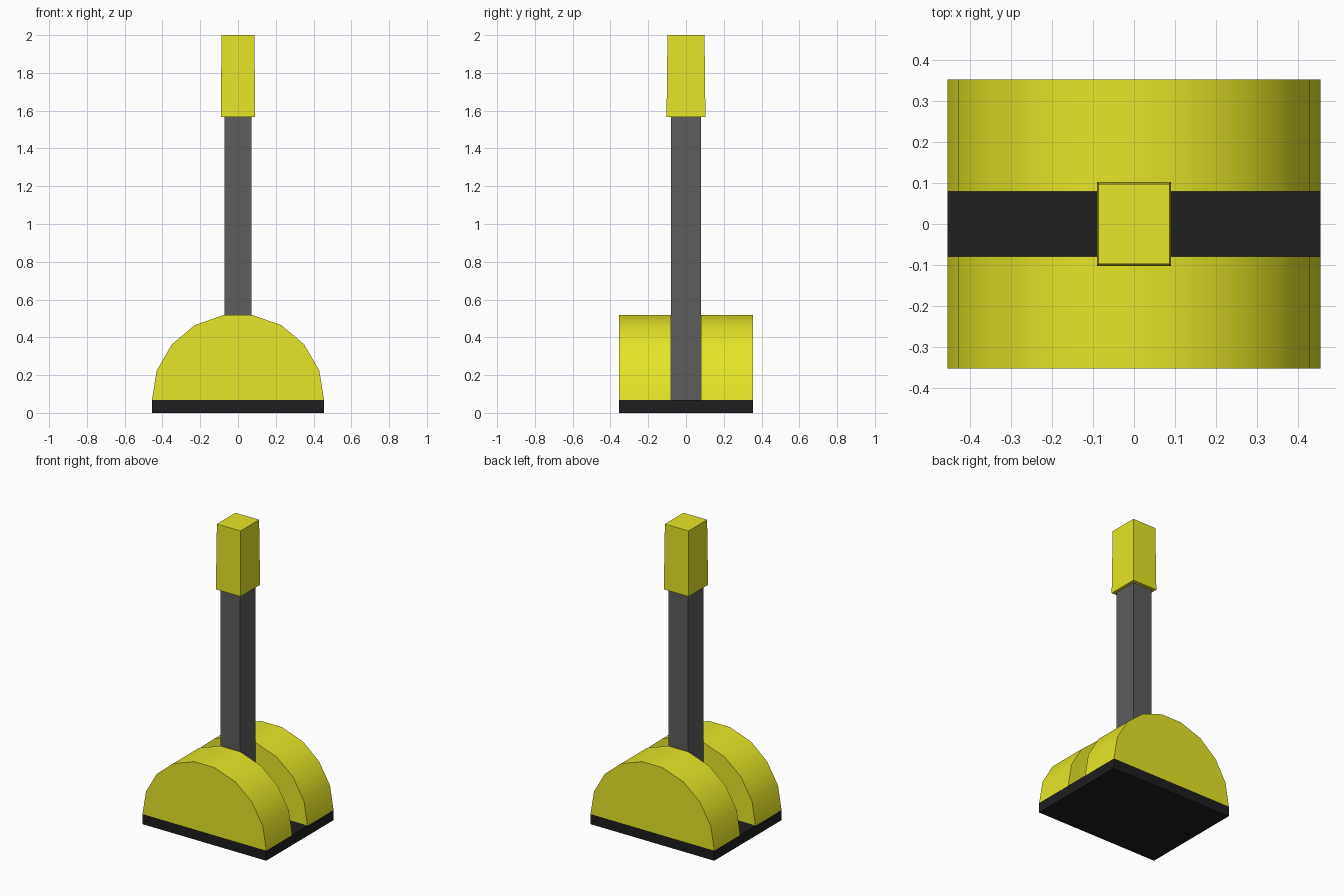
import bpy, bmesh, math

if "Cube" in bpy.data.objects:
    bpy.data.objects.remove(bpy.data.objects["Cube"])


def material(name, rgb):
    m = bpy.data.materials.new(name)
    m.diffuse_color = (*rgb, 1)
    m.use_nodes = True
    m.node_tree.nodes["Principled BSDF"].inputs["Base Color"].default_value = m.diffuse_color
    return m


YELLOW = material("yellow_paint", (0.78, 0.79, 0.02))
BLACK = material("black_rubber", (0.013, 0.013, 0.013))
STEEL = material("dark_steel", (0.11, 0.11, 0.11))


def prism(name, bottom, top, mat):
    """Join two matching outlines with side walls and caps."""
    bm = bmesh.new()
    a = [bm.verts.new(p) for p in bottom]
    b = [bm.verts.new(p) for p in top]
    bm.faces.new(a)
    bm.faces.new(b)
    n = len(a)
    for i in range(n):
        j = (i + 1) % n
        bm.faces.new((a[i], a[j], b[j], b[i]))
    bmesh.ops.recalc_face_normals(bm, faces=bm.faces)
    mesh = bpy.data.meshes.new(name)
    bm.to_mesh(mesh)
    bm.free()
    mesh.materials.append(mat)
    obj = bpy.data.objects.new(name, mesh)
    bpy.context.collection.objects.link(obj)
    return obj


def rect(hx, hy, z):
    return [(-hx, -hy, z), (hx, -hy, z), (hx, hy, z), (-hx, hy, z)]


# Base plate, lever shaft and slightly tapered grip
prism("base_plate", rect(0.456, 0.354, 0), rect(0.456, 0.354, 0.067), BLACK)
prism("lever_shaft", rect(0.072, 0.08, 0.067), rect(0.072, 0.08, 1.568), STEEL)
prism("lever_grip", rect(0.091, 0.103, 1.566), rect(0.087, 0.098, 2.0), YELLOW)

# Two rounded housing halves with a slot between them
half = [(0.456, 0.067), (0.43, 0.225), (0.35, 0.363), (0.23, 0.464), (0.076, 0.518)]
profile = half + [(-x, z) for x, z in reversed(half)]
for side, name in ((-1, "front_housing"), (1, "back_housing")):
    housing = prism(name,
                    [(x, side * 0.08, z) for x, z in profile],
                    [(x, side * 0.354, z) for x, z in profile], YELLOW)
    bpy.ops.object.select_all(action='DESELECT')
    housing.select_set(True)
    bpy.context.view_layer.objects.active = housing
    bpy.ops.object.shade_smooth_by_angle(angle=math.radians(40))
